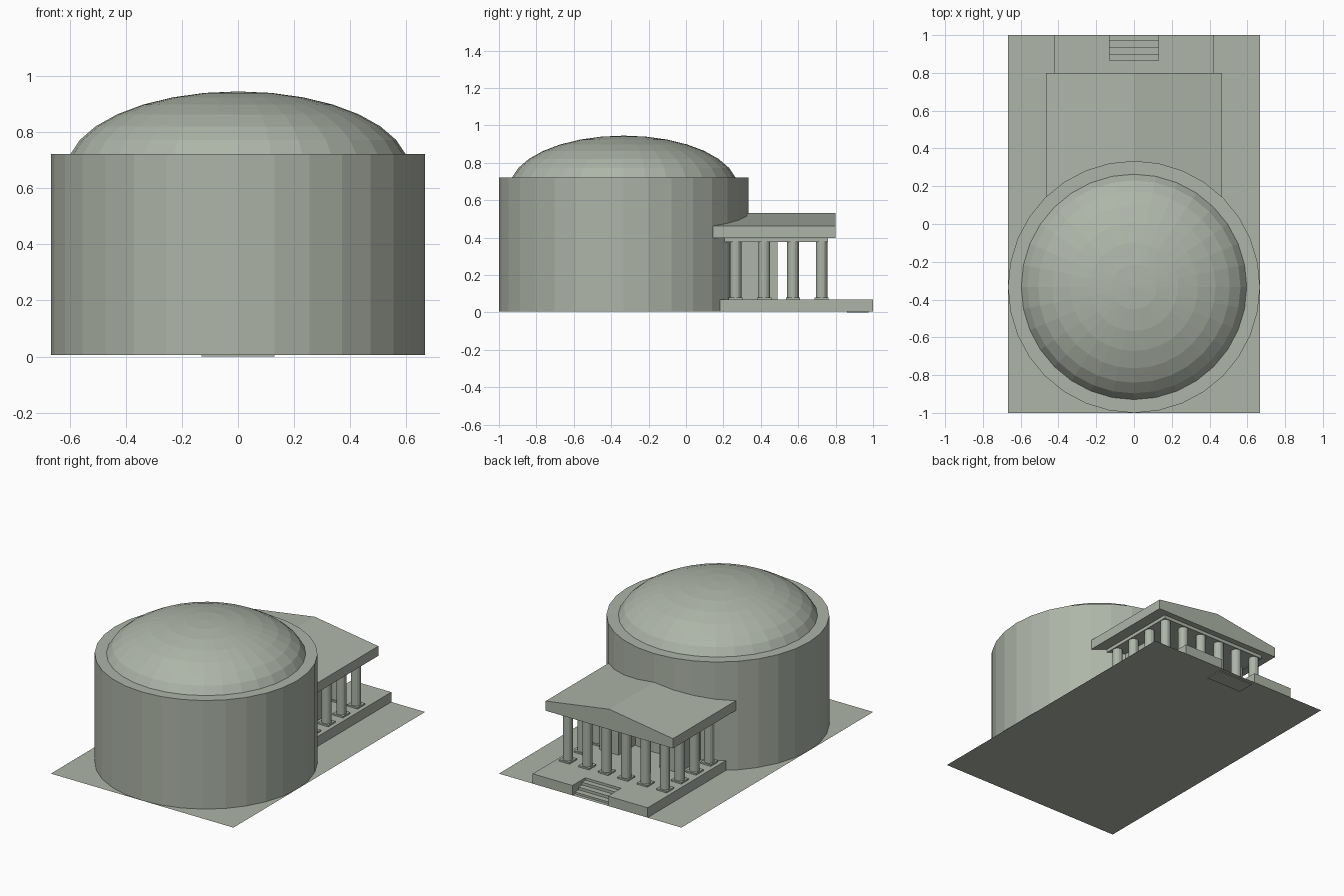
import bpy, bmesh, math

if "Cube" in bpy.data.objects:
    bpy.data.objects.remove(bpy.data.objects["Cube"])

stone = bpy.data.materials.new("grey_green_stone")
stone.diffuse_color = (0.42, 0.46, 0.39, 1)
stone.use_nodes = True
stone.node_tree.nodes["Principled BSDF"].inputs["Base Color"].default_value = stone.diffuse_color

GROUND = 0.005        # ground sheet level
DRUM_Y = -0.333       # drum centre
DRUM_R = 0.667
FLOOR = 0.07          # podium top


def make(name, bm):
    bmesh.ops.recalc_face_normals(bm, faces=bm.faces)
    mesh = bpy.data.meshes.new(name)
    bm.to_mesh(mesh)
    bm.free()
    mesh.materials.append(stone)
    obj = bpy.data.objects.new(name, mesh)
    bpy.context.collection.objects.link(obj)
    return obj


def prism(name, outline, axis, lo, hi):
    """Extrude a 2D outline: axis 'z' uses (x, y), axis 'y' uses (x, z)."""
    bm = bmesh.new()
    put = (lambda a, b, t: (a, b, t)) if axis == 'z' else (lambda a, b, t: (a, t, b))
    rings = [[bm.verts.new(put(a, b, t)) for a, b in outline] for t in (lo, hi)]
    n = len(outline)
    for ring in rings:
        bm.faces.new(ring)
    for i in range(n):
        j = (i + 1) % n
        bm.faces.new((rings[0][i], rings[0][j], rings[1][j], rings[1][i]))
    return make(name, bm)


def box(name, x0, x1, y0, y1, z0, z1):
    return prism(name, [(x0, y0), (x1, y0), (x1, y1), (x0, y1)], 'z', z0, z1)


def circle(r, n, cx=0.0, cy=0.0):
    return [(cx + r * math.cos(2 * math.pi * i / n),
             cy + r * math.sin(2 * math.pi * i / n)) for i in range(n)]


# Ground sheet
bm = bmesh.new()
bm.faces.new([bm.verts.new((x, y, GROUND)) for x, y in
              ((-0.667, -1), (0.667, -1), (0.667, 1), (-0.667, 1))])
make("ground_sheet", bm)

# Round drum
prism("drum", circle(DRUM_R, 32, 0, DRUM_Y), 'z', GROUND, 0.722)

# Flattened dome: upper half of a squashed sphere
bm = bmesh.new()
bmesh.ops.create_uvsphere(bm, u_segments=32, v_segments=16, radius=1)
bmesh.ops.delete(bm, geom=[v for v in bm.verts if v.co.z < -0.01], context='VERTS')
for v in bm.verts:
    v.co = (v.co.x * 0.61, v.co.y * 0.61 + DRUM_Y, v.co.z * 0.28 + 0.665)
make("dome", bm)

# Podium with a notch for the stairs
podium = [(-0.42, 0.1), (0.42, 0.1), (0.42, 1), (0.13, 1),
          (0.13, 0.865), (-0.13, 0.865), (-0.13, 1), (-0.42, 1)]
prism("podium", podium, 'z', GROUND, FLOOR)

# Stairs
for i, front in enumerate((0.90, 0.937, 0.975)):
    box("step", -0.13, 0.13, 0.86, front, 0.0, 0.054 - i * 0.018)

# Columns: six across the front, three more down each side
spots = [(-0.355 + 0.142 * i, 0.725) for i in range(6)]
spots += [(s * 0.355, y) for s in (-1, 1) for y in (0.265, 0.418, 0.572)]
for x, y in spots:
    prism("column", circle(0.031, 16, x, y), 'z', FLOOR, 0.38)
    box("column_plinth", x - 0.038, x + 0.038, y - 0.038, y + 0.038, FLOOR, FLOOR + 0.01)

# Porch wall blocks joining the drum
for s in (-1, 1):
    box("porch_wall", min(s * 0.15, s * 0.29), max(s * 0.15, s * 0.29),
        0.2, 0.49, FLOOR, 0.38)

# Beam and gabled roof, both running into the drum
box("beam", -0.39, 0.39, 0.1, 0.76, 0.376, 0.40)
prism("porch_roof", [(-0.465, 0.398), (0.465, 0.398), (0.465, 0.462),
                     (0, 0.532), (-0.465, 0.462)], 'y', 0.05, 0.80)
